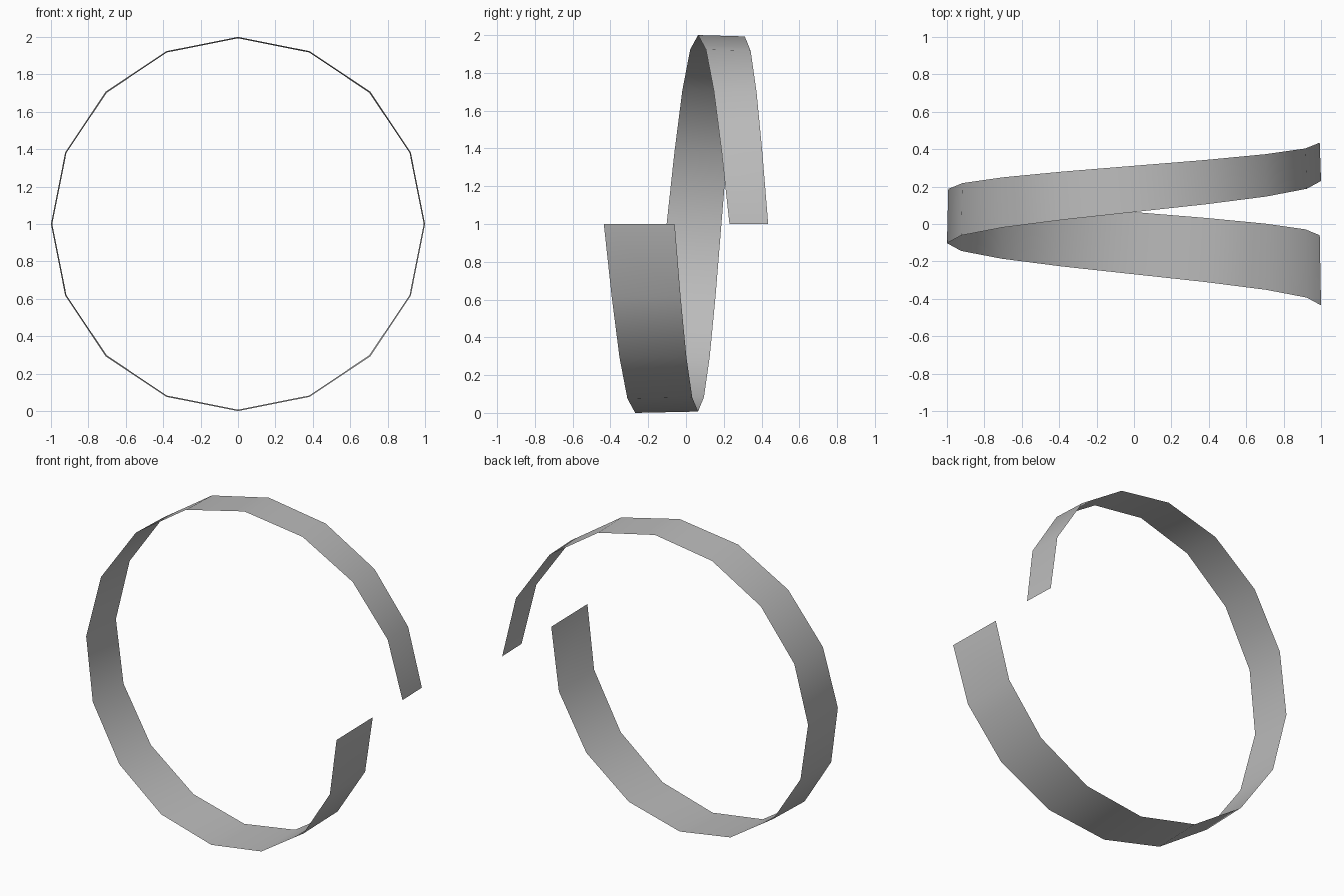
import bpy
from math import cos, sin, tau

cube = bpy.data.objects.get("Cube")
if cube:
    bpy.data.objects.remove(cube, do_unlink=True)

# Plain grey material
grey = bpy.data.materials.new("plain_grey")
grey.use_nodes = True
colour = (0.5, 0.5, 0.5, 1)
grey.diffuse_color = colour
grey.node_tree.nodes["Principled BSDF"].inputs["Base Color"].default_value = colour

SEGMENTS = 16
FRONT_RADIUS, BACK_RADIUS = 1.0, 0.993


def rim_point(radius, start_y, end_y, t):
    """Point on one rim of the helical ribbon, t running 0 to 1."""
    angle = -tau * t
    return (radius * cos(angle), start_y + (end_y - start_y) * t,
            1 + radius * sin(angle))


# One turn of a thin ribbon, narrowing from its front end to its back end
verts, faces = [], []
for i in range(SEGMENTS + 1):
    t = i / SEGMENTS
    verts.append(rim_point(FRONT_RADIUS, -0.435, 0.23, t))
    verts.append(rim_point(BACK_RADIUS, -0.06, 0.435, t))
for i in range(SEGMENTS):
    a = 2 * i
    faces.append((a, a + 2, a + 3, a + 1))

mesh = bpy.data.meshes.new("spiral_ribbon")
mesh.from_pydata(verts, [], faces)
mesh.materials.append(grey)
mesh.shade_smooth()
ribbon = bpy.data.objects.new("spiral_ribbon", mesh)
bpy.context.collection.objects.link(ribbon)

# Make the visible side of the normals point outwards
if mesh.polygons[0].normal.dot(mesh.polygons[0].center.xyz - mesh.vertices[SEGMENTS].co) < 0:
    mesh.flip_normals()
